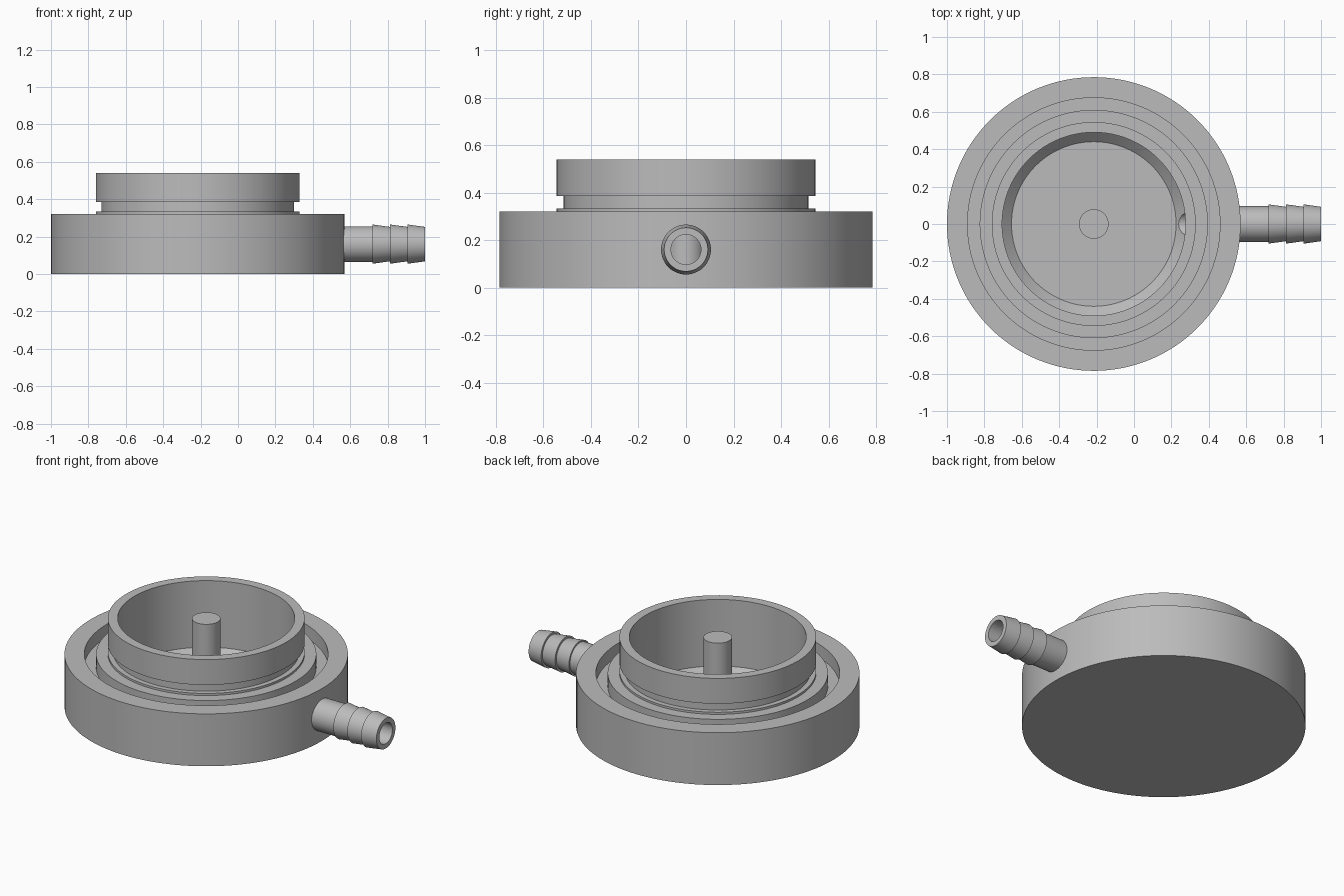
import bpy, bmesh, math
from mathutils import Matrix

cube = bpy.data.objects.get("Cube")
if cube:
    bpy.data.objects.remove(cube, do_unlink=True)

grey = bpy.data.materials.new("plain grey")
grey.use_nodes = True
COLOUR = (0.5, 0.5, 0.5, 1)
grey.diffuse_color = COLOUR
grey.node_tree.nodes["Principled BSDF"].inputs["Base Color"].default_value = COLOUR

AXIS_X = -0.215     # axis of the round body
PORT_Z = 0.16       # height of the hose port


def lathe(name, profile, segments, matrix, closed=False):
    """Revolve (radius, height) points about z, then place with matrix."""
    bm = bmesh.new()
    verts = [bm.verts.new((r, 0, z)) for r, z in profile]
    pairs = list(zip(verts, verts[1:] + verts[:1])) if closed else list(zip(verts, verts[1:]))
    edges = [bm.edges.new(p) for p in pairs]
    bmesh.ops.spin(bm, geom=verts + edges, cent=(0, 0, 0), axis=(0, 0, 1),
                   angle=math.tau, steps=segments, use_duplicate=False)
    bmesh.ops.remove_doubles(bm, verts=bm.verts, dist=0.0001)
    bmesh.ops.recalc_face_normals(bm, faces=bm.faces)
    mesh = bpy.data.meshes.new(name)
    bm.to_mesh(mesh)
    bm.free()
    mesh.materials.append(grey)
    mesh.transform(matrix)
    obj = bpy.data.objects.new(name, mesh)
    bpy.context.collection.objects.link(obj)
    return obj


def activate(obj):
    bpy.ops.object.select_all(action='DESELECT')
    obj.select_set(True)
    bpy.context.view_layer.objects.active = obj


upright = Matrix.Translation((AXIS_X, 0, 0))
sideways = Matrix.Translation((0, 0, PORT_Z)) @ Matrix.Rotation(math.pi / 2, 4, 'Y')

# Round body: rim, seal groove, necked collar and chamfered bowl
body = lathe("body", [
    (0, 0), (0.785, 0), (0.785, 0.32), (0.675, 0.32),
    (0.675, 0.24), (0.61, 0.24), (0.61, 0.32), (0.545, 0.32),
    (0.545, 0.333), (0.515, 0.333), (0.515, 0.385), (0.545, 0.385),
    (0.545, 0.54), (0.49, 0.54), (0.49, 0.133), (0.44, 0.083), (0, 0.083),
], 128, upright)

# Port hole through the bowl wall
cutter = lathe("port_cutter", [(0, 0.1), (0.063, 0.1), (0.063, 0.7), (0, 0.7)], 48, sideways)
cutter.hide_render = True
cut = body.modifiers.new("port", 'BOOLEAN')
cut.operation = 'DIFFERENCE'
cut.solver = 'EXACT'
cut.object = cutter
activate(body)
bpy.ops.object.modifier_apply(modifier=cut.name)
bpy.data.objects.remove(cutter, do_unlink=True)

# Central post
post = lathe("centre_post", [(0, 0.08), (0.079, 0.08), (0.079, 0.538), (0, 0.538)], 48, upright)

# Hollow hose tail with three barbs
tail = [(0.063, 0.52), (0.095, 0.52), (0.095, 0.718)]
for i in range(3):
    start = 0.718 + i * 0.094
    tail += [(0.105, start), (0.092, start + 0.094)]
tail.append((0.063, 1.0))
hose_tail = lathe("hose_tail", tail, 48, sideways, closed=True)

for obj in (body, post, hose_tail):
    activate(obj)
    bpy.ops.object.shade_smooth_by_angle(angle=math.radians(30))
